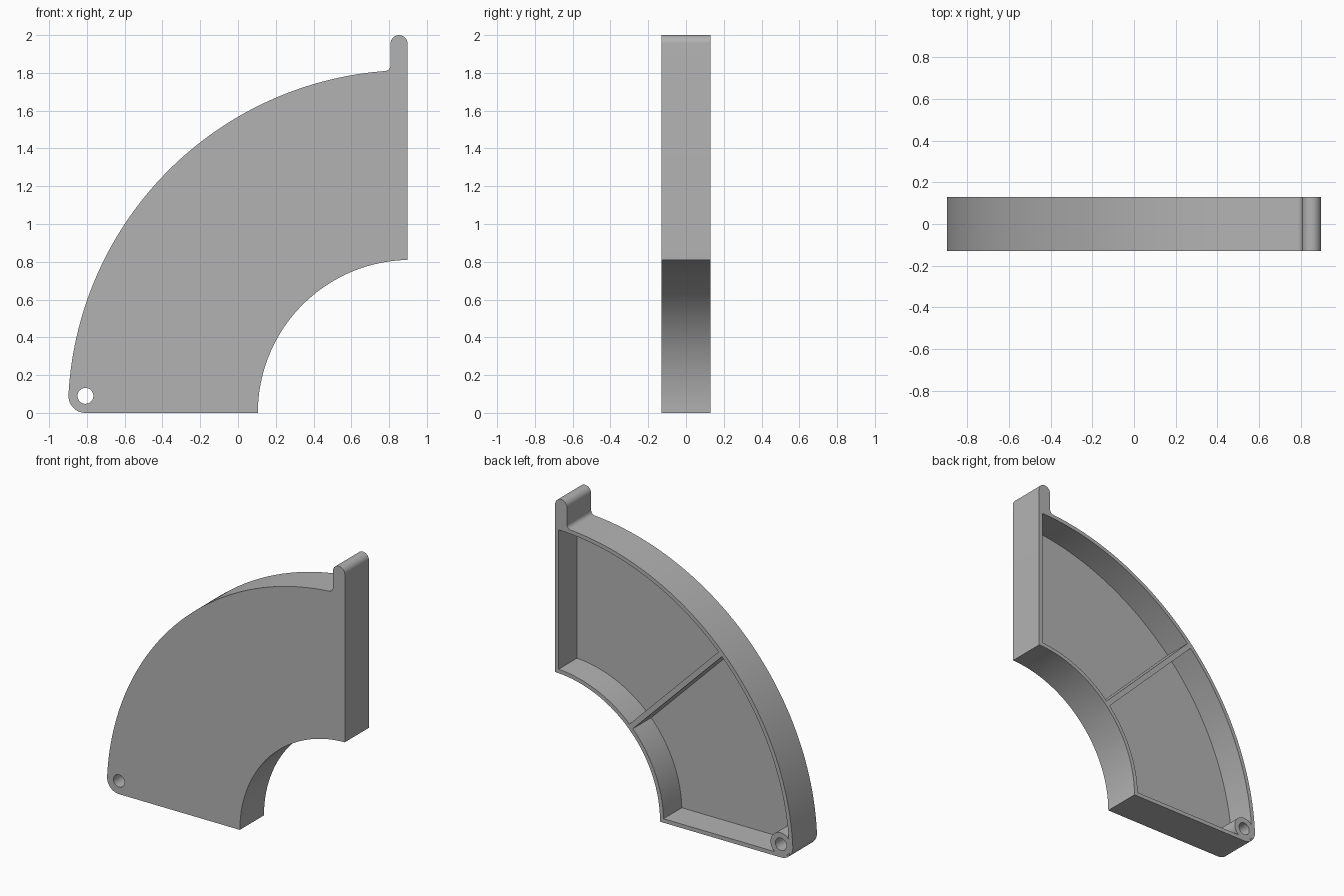
import bpy, bmesh
from math import sin, cos, asin, sqrt, pi, radians

if "Cube" in bpy.data.objects:
    bpy.data.objects.remove(bpy.data.objects["Cube"])

# Main dimensions
CX, R_IN, R_OUT = 0.915, 0.81, 1.815     # arc centre (x, z = 0) and radii
RIGHT, HALF = 0.8975, 0.13               # straight edge and half depth
FLOOR = -HALF + 0.063                    # inner face of the front plate
WALL, RIB = 0.027, 0.036
CORNER, TAB, FILLET = 0.09, 0.045, 0.03

grey = bpy.data.materials.new("grey plastic")
grey.use_nodes = True
colour = (0.45, 0.45, 0.45, 1)
grey.diffuse_color = colour
grey.node_tree.nodes["Principled BSDF"].inputs["Base Color"].default_value = colour


def arc(x, z, r, start, end, n):
    """Points on an arc in the xz plane."""
    angles = [start + (end - start) * i / n for i in range(n + 1)]
    return [(x + r * cos(a), z + r * sin(a)) for a in angles]


def prism(name, points, y0, y1):
    """Extrude an xz outline along y."""
    bm = bmesh.new()
    face = bm.faces.new([bm.verts.new((x, y0, z)) for x, z in points])
    grown = bmesh.ops.extrude_face_region(bm, geom=[face])["geom"]
    verts = [g for g in grown if isinstance(g, bmesh.types.BMVert)]
    bmesh.ops.translate(bm, verts=verts, vec=(0, y1 - y0, 0))
    bmesh.ops.recalc_face_normals(bm, faces=bm.faces)
    mesh = bpy.data.meshes.new(name)
    bm.to_mesh(mesh)
    bm.free()
    mesh.materials.append(grey)
    obj = bpy.data.objects.new(name, mesh)
    bpy.context.collection.objects.link(obj)
    return obj


def cut(target, cutter):
    """Subtract one solid from another and bake the result."""
    mod = target.modifiers.new("cut", 'BOOLEAN')
    mod.operation, mod.solver, mod.object = 'DIFFERENCE', 'EXACT', cutter
    bpy.context.view_layer.update()
    graph = bpy.context.evaluated_depsgraph_get()
    mesh = bpy.data.meshes.new_from_object(target.evaluated_get(graph))
    target.modifiers.clear()
    target.data = mesh


def pocket(name, low, low_gap, high, high_gap):
    """Curved pocket between two radial lines, each kept at a fixed gap."""
    r0, r1 = R_IN + WALL, R_OUT - WALL

    def ends(r):
        return pi - low - asin(low_gap / r), pi - high + asin(high_gap / r)
    a, b = ends(r0)
    c, d = ends(r1)
    outline = arc(CX, 0, r0, a, b, 32) + arc(CX, 0, r1, d, c, 48)
    return prism(name, outline, FLOOR, HALF + 0.1)


# Outline of the quarter ring with its tab and rounded pivot corner
tab_x = RIGHT - 2 * TAB
fillet_x = tab_x - FILLET
fillet_z = sqrt((R_OUT + FILLET) ** 2 - (CX - fillet_x) ** 2)
lean = asin((CX - fillet_x) / (R_OUT + FILLET))
turn = asin(CORNER / (R_OUT - CORNER))
pivot_x = CX - (R_OUT - CORNER) * cos(turn)

outline = arc(CX, 0, R_IN, pi, pi / 2 + asin((CX - RIGHT) / R_IN), 48)
outline += arc(RIGHT - TAB, 2 - TAB, TAB, 0, pi, 20)
outline += arc(fillet_x, fillet_z, FILLET, 0, lean - pi / 2, 10)
outline += arc(CX, 0, R_OUT, pi / 2 + lean, pi - turn, 80)[1:]
outline += arc(pivot_x, CORNER, CORNER, pi - turn, 1.5 * pi, 16)[1:]
body = prism("quarter_ring_cover", outline, -HALF, HALF)

# Two pockets open to the back, leaving a rib between them
mid = radians(45)
lower = pocket("lower_pocket_cutter", 0, WALL, mid, RIB / 2)
upper = pocket("upper_pocket_cutter", mid, RIB / 2, pi / 2, CX - RIGHT + WALL)

# Round boss left standing around the pivot hole
boss = prism("boss_cutter", arc(pivot_x, CORNER, 0.078, 0, 2 * pi, 40)[:-1], -0.5, 0.5)
hole = prism("hole_cutter", arc(pivot_x, CORNER, 0.042, 0, 2 * pi, 32)[:-1], -0.5, 0.5)
cut(lower, boss)
for cutter in (lower, upper, hole):
    cut(body, cutter)
for cutter in (lower, upper, boss, hole):
    bpy.data.objects.remove(cutter)

# Smooth the curved walls, keep the corners sharp
bpy.ops.object.select_all(action='DESELECT')
body.select_set(True)
bpy.context.view_layer.objects.active = body
bpy.ops.object.shade_smooth_by_angle(angle=radians(30))
